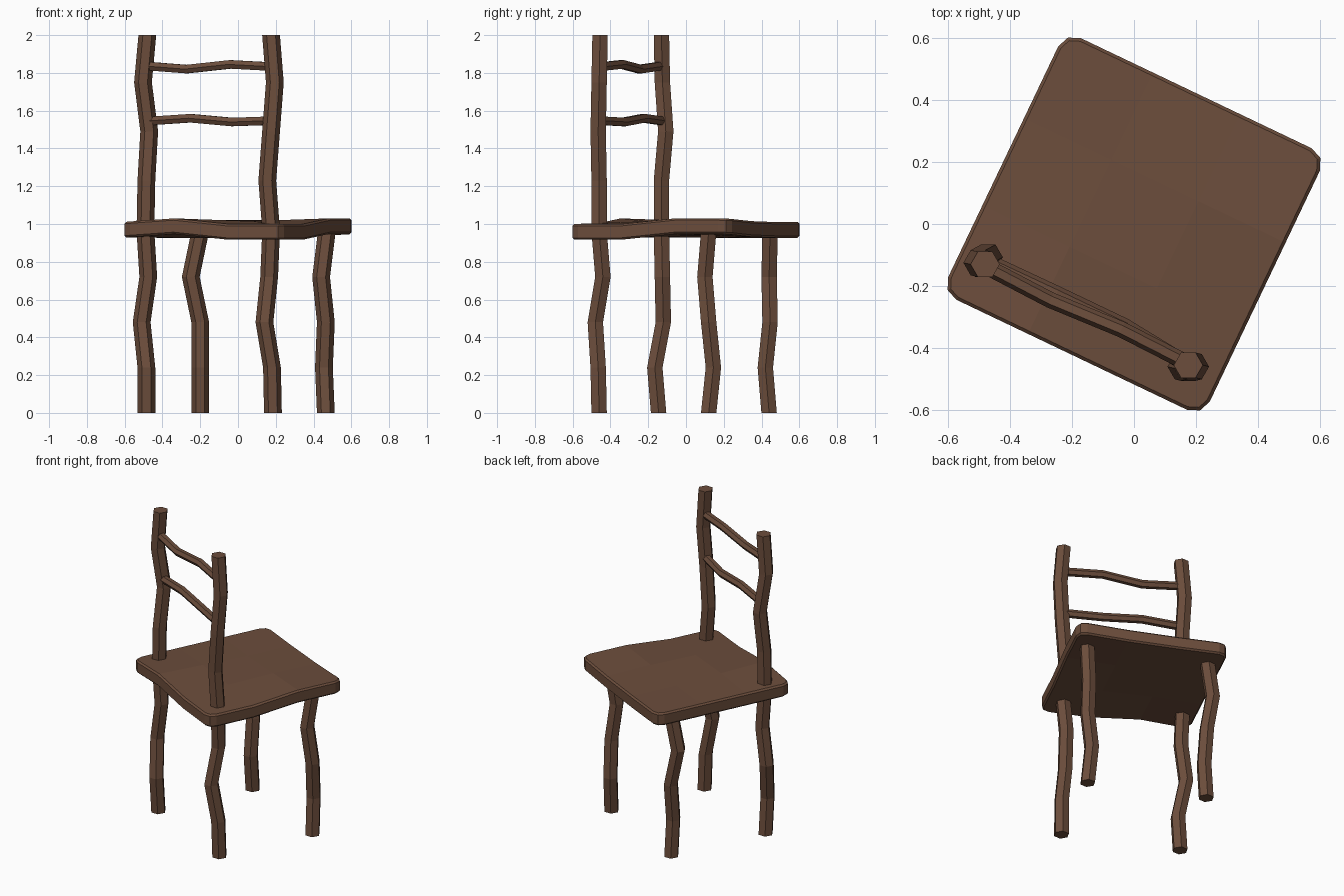
import bpy, bmesh
from math import cos, sin, pi, radians
from mathutils import Vector

if "Cube" in bpy.data.objects:
    bpy.data.objects.remove(bpy.data.objects["Cube"])

wood = bpy.data.materials.new("brown_wood")
wood.diffuse_color = (0.15, 0.075, 0.045, 1)
wood.use_nodes = True
wood.node_tree.nodes["Principled BSDF"].inputs["Base Color"].default_value = wood.diffuse_color

TURN = radians(-25.5)                       # the chair is turned about z
U = Vector((cos(TURN), sin(TURN), 0))       # along the seat width
V = Vector((-sin(TURN), cos(TURN), 0))      # along the seat depth
X, Y, Z = Vector((1, 0, 0)), Vector((0, 1, 0)), Vector((0, 0, 1))


def finish(name, bm):
    bmesh.ops.recalc_face_normals(bm, faces=bm.faces)
    me = bpy.data.meshes.new(name)
    bm.to_mesh(me)
    bm.free()
    me.materials.append(wood)
    ob = bpy.data.objects.new(name, me)
    bpy.context.collection.objects.link(ob)
    return ob


def crooked_bar(name, points, a, b, r):
    """Six-sided bar swept through points, with ring axes a and b."""
    bm = bmesh.new()
    rings = [[bm.verts.new(Vector(p) + a * r * cos(k * pi / 3) + b * r * sin(k * pi / 3))
              for k in range(6)] for p in points]
    for lo, hi in zip(rings, rings[1:]):
        for k in range(6):
            n = (k + 1) % 6
            bm.faces.new((lo[k], lo[n], hi[n], hi[k]))
    bm.faces.new(rings[0])
    bm.faces.new(rings[-1])
    return finish(name, bm)


# Seat: wavy 3 x 3 slab with rounded corners and a softened rim
HALF, THICK, BASE = 0.467, 0.083, 1.01
WAVE = [(0.0, 0.02, -0.01, -0.01),
        (0.0, 0.01, 0.005, -0.01),
        (0.0, 0.0, 0.01, 0.02),
        (0.0, 0.0, 0.005, 0.02)]
bm = bmesh.new()


def layer(drop):
    return [[bm.verts.new(U * HALF * (2 * i / 3 - 1) + V * HALF * (2 * j / 3 - 1)
                          + Z * (BASE + WAVE[j][i] - drop))
             for i in range(4)] for j in range(4)]


top, bottom = layer(0), layer(THICK)
for g in (top, bottom):
    for j in range(3):
        for i in range(3):
            bm.faces.new((g[j][i], g[j][i + 1], g[j + 1][i + 1], g[j + 1][i]))
rim = ([(0, i) for i in range(3)] + [(j, 3) for j in range(3)]
       + [(3, i) for i in range(3, 0, -1)] + [(j, 0) for j in range(3, 0, -1)])
for (j, i), (m, n) in zip(rim, rim[1:] + rim[:1]):
    bm.faces.new((top[j][i], top[m][n], bottom[m][n], bottom[j][i]))
corners = [bm.edges.get((top[j][i], bottom[j][i])) for j in (0, 3) for i in (0, 3)]
bmesh.ops.bevel(bm, geom=corners, offset=0.055, segments=2, profile=0.5, affect='EDGES')
seat = finish("seat", bm)
soft = seat.modifiers.new("soft_rim", 'BEVEL')
soft.width, soft.segments = 0.01, 1
soft.limit_method, soft.angle_limit = 'ANGLE', radians(60)

# Legs: (x, y) at evenly spaced heights from the floor into the seat
LEG_Z = (0, 0.24, 0.48, 0.72, 0.96)
LEGS = {
    "back_leg_left": [(-.485, -.145), (-.485, -.165), (-.51, -.12), (-.475, -.125), (-.49, -.13)],
    "back_leg_right": [(.185, -.46), (.18, -.465), (.14, -.48), (.165, -.44), (.175, -.46)],
    "front_leg_left": [(-.2, .44), (-.2, .42), (-.2, .445), (-.25, .44), (-.2, .445)],
    "front_leg_right": [(.465, .12), (.455, .145), (.465, .12), (.44, .1), (.47, .12)],
}
for name, path in LEGS.items():
    crooked_bar(name, [(x, y, z) for (x, y), z in zip(path, LEG_Z)], X, Y, 0.047)

# Back posts above the seat
POST_Z = (0.97, 1.23, 1.49, 1.75, 2.0)
POSTS = {
    "back_post_left": [(-.49, -.13), (-.485, -.13), (-.47, -.107), (-.503, -.125), (-.48, -.13)],
    "back_post_right": [(.175, -.46), (.155, -.46), (.175, -.465), (.195, -.46), (.175, -.455)],
}
for name, path in POSTS.items():
    crooked_bar(name, [(x, y, z) for (x, y), z in zip(path, POST_Z)], X, Y, 0.047)

# Rails between the posts
RAILS = {
    "lower_rail": [(-.475, -.12, 1.545), (-.25, -.225, 1.56), (-.03, -.33, 1.54), (.175, -.455, 1.547)],
    "upper_rail": [(-.49, -.13, 1.837), (-.27, -.245, 1.82), (-.04, -.34, 1.845), (.185, -.455, 1.833)],
}
for name, path in RAILS.items():
    crooked_bar(name, path, V, Z, 0.026)
